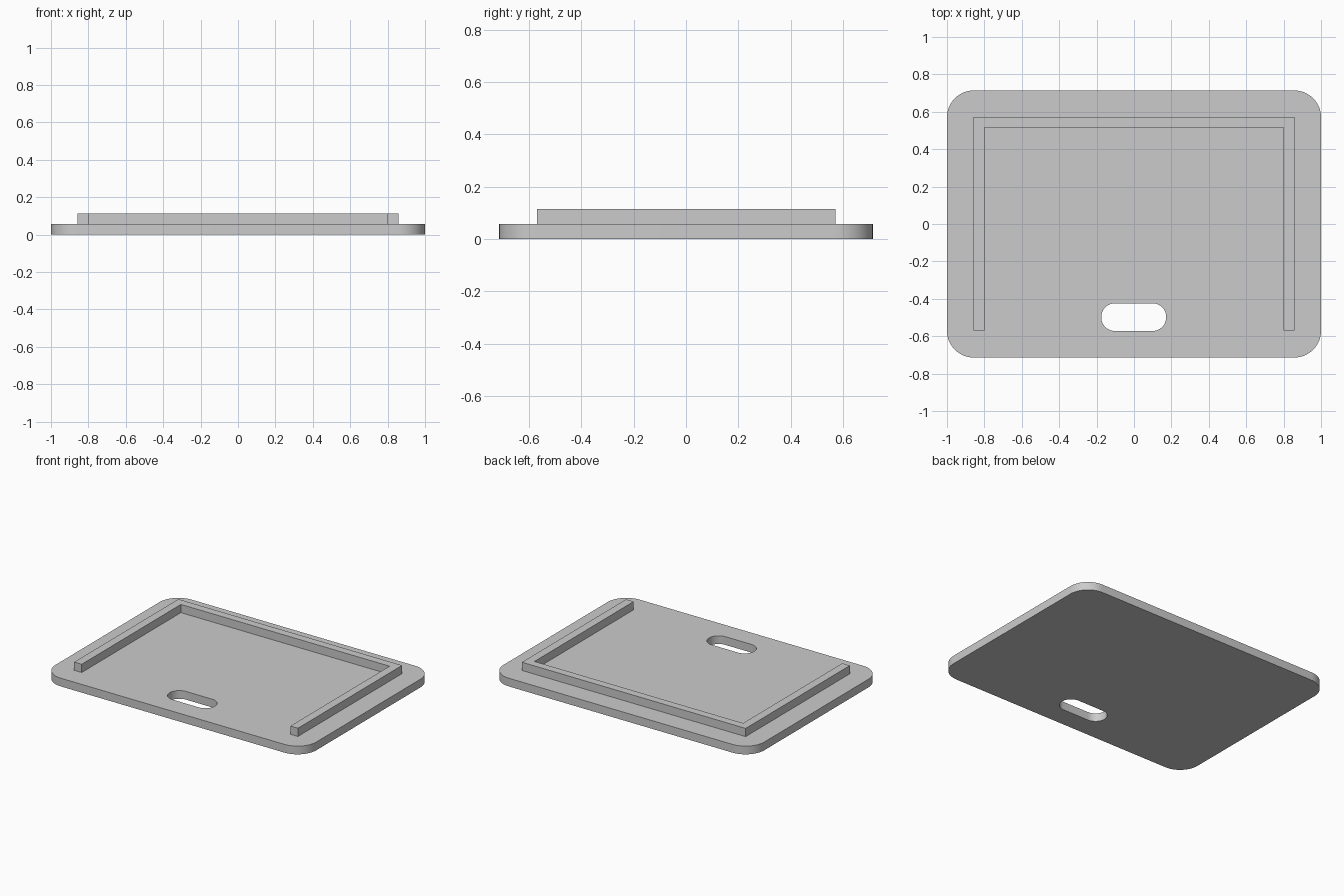
import bpy
import bmesh
from math import cos, sin, radians, pi

if "Cube" in bpy.data.objects:
    bpy.data.objects.remove(bpy.data.objects["Cube"], do_unlink=True)

PLATE_TOP = 0.057
RAIL_TOP = 0.114

grey = bpy.data.materials.new("plain grey")
grey.use_nodes = True
colour = (0.6, 0.6, 0.6, 1)
grey.diffuse_color = colour
grey.node_tree.nodes["Principled BSDF"].inputs["Base Color"].default_value = colour


def rounded_rect(x0, x1, y0, y1, radius, steps=12):
    """Counter-clockwise outline with quarter-circle corners."""
    centres = [(x1 - radius, y1 - radius), (x0 + radius, y1 - radius),
               (x0 + radius, y0 + radius), (x1 - radius, y0 + radius)]
    points = []
    for corner, (cx, cy) in enumerate(centres):
        for i in range(steps + 1):
            a = (corner + i / steps) * pi / 2
            points.append((cx + radius * cos(a), cy + radius * sin(a)))
    return points


def prism(name, loops, z0, z1):
    """Extrude a flat outline; any further loops become holes."""
    bm = bmesh.new()
    edges = []
    for loop in loops:
        verts = [bm.verts.new((x, y, z0)) for x, y in loop]
        edges += [bm.edges.new((v, verts[i - 1])) for i, v in enumerate(verts)]
    bmesh.ops.triangle_fill(bm, edges=edges, use_beauty=True,
                            use_dissolve=False, normal=(0, 0, 1))
    grown = bmesh.ops.extrude_face_region(bm, geom=bm.faces[:])["geom"]
    top = [g for g in grown if isinstance(g, bmesh.types.BMVert)]
    bmesh.ops.translate(bm, verts=top, vec=(0, 0, z1 - z0))
    bmesh.ops.recalc_face_normals(bm, faces=bm.faces[:])
    mesh = bpy.data.meshes.new(name)
    bm.to_mesh(mesh)
    bm.free()
    mesh.materials.append(grey)
    obj = bpy.data.objects.new(name, mesh)
    bpy.context.collection.objects.link(obj)
    bpy.ops.object.select_all(action="DESELECT")
    obj.select_set(True)
    bpy.context.view_layer.objects.active = obj
    bpy.ops.object.shade_smooth_by_angle(angle=radians(30))
    return obj


# Rounded base plate with a finger slot near the front
prism("base_plate",
      [rounded_rect(-1, 1, -0.714, 0.714, 0.143),
       rounded_rect(-0.175, 0.172, -0.572, -0.424, 0.073)],
      0, PLATE_TOP)

# Three-sided locating rail, open towards the front
half = [(0.8, 0.517), (0.8, -0.569), (0.858, -0.569), (0.858, 0.572)]
rail = half + [(-x, y) for x, y in reversed(half)]
prism("locating_rail", [rail], PLATE_TOP, RAIL_TOP)
